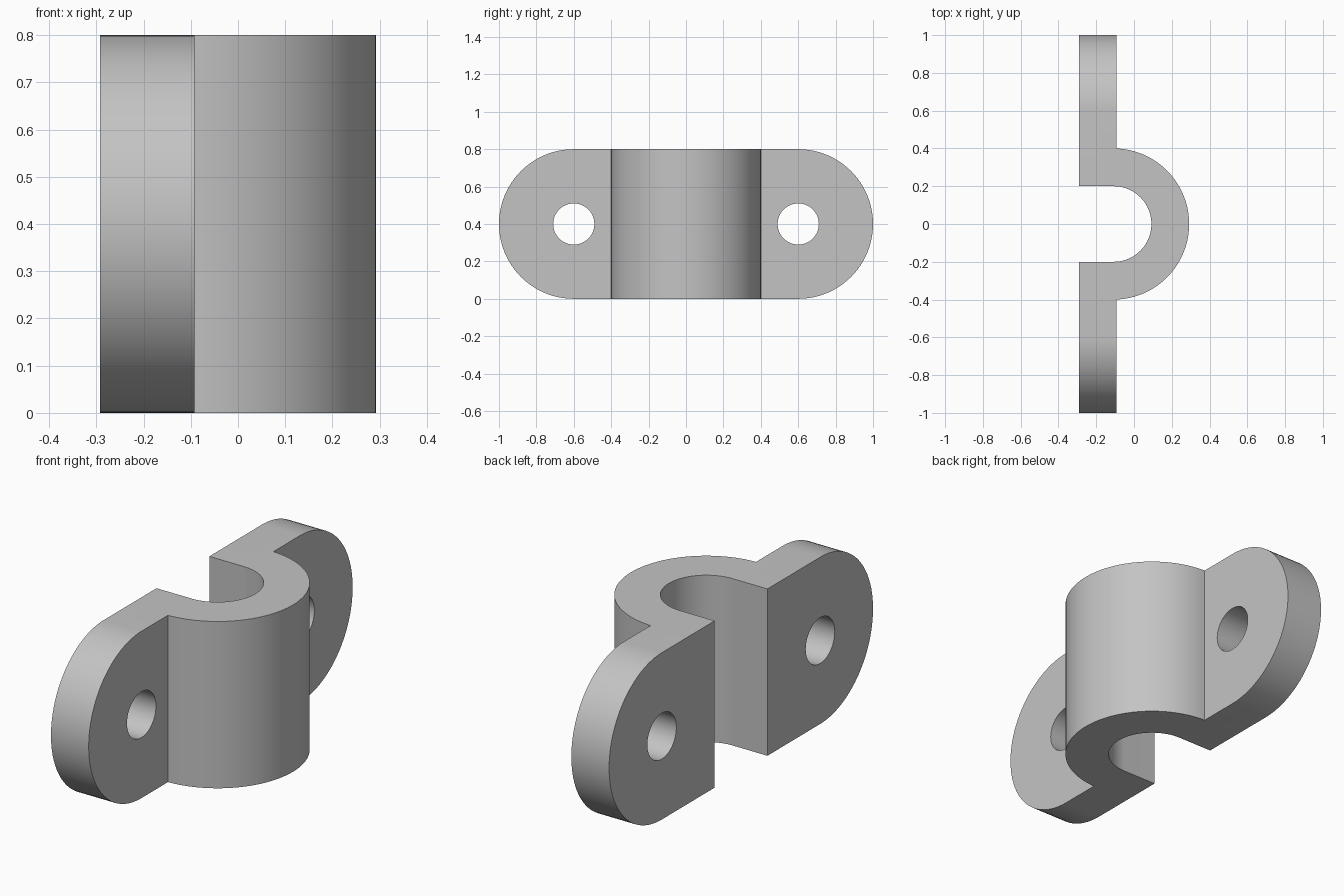
import bpy
import bmesh
from math import sin, cos, pi, asin, radians
from mathutils import Vector

HEIGHT = 0.8
BACK, TAB_FACE, AXIS_X = -0.292, -0.092, -0.108   # flat back, tab front, pipe axis
R_OUT, R_IN, R_HOLE = 0.4, 0.2, 0.11
HOLE_Y, OVER = 0.6, 1.1

cube = bpy.data.objects.get("Cube")
if cube:
    bpy.data.objects.remove(cube, do_unlink=True)

grey = bpy.data.materials.new("plain grey")
grey.use_nodes = True
colour = (0.55, 0.55, 0.55, 1)
grey.diffuse_color = colour
grey.node_tree.nodes["Principled BSDF"].inputs["Base Color"].default_value = colour


def arc(cx, cy, r, start, end, steps):
    angles = [start + (end - start) * i / steps for i in range(steps + 1)]
    return [(cx + r * cos(a), cy + r * sin(a)) for a in angles]


def prism(name, points, push):
    """Extrude a closed outline of 3D points along a vector."""
    bm = bmesh.new()
    face = bm.faces.new([bm.verts.new(p) for p in points])
    new = bmesh.ops.extrude_face_region(bm, geom=[face])["geom"]
    verts = [v for v in new if isinstance(v, bmesh.types.BMVert)]
    bmesh.ops.translate(bm, verts=verts, vec=Vector(push))
    bmesh.ops.recalc_face_normals(bm, faces=bm.faces)
    mesh = bpy.data.meshes.new(name)
    bm.to_mesh(mesh)
    bm.free()
    mesh.materials.append(grey)
    obj = bpy.data.objects.new(name, mesh)
    bpy.context.collection.objects.link(obj)
    return obj


def side_prism(name, outline):
    """Prism through the whole width, from a (y, z) outline."""
    return prism(name, [(-1, y, z) for y, z in outline], (2, 0, 0))


def combine(target, cutter, operation):
    mod = target.modifiers.new("cut", 'BOOLEAN')
    mod.object, mod.operation, mod.solver = cutter, operation, 'EXACT'
    bpy.context.view_layer.objects.active = target
    bpy.ops.object.modifier_apply(modifier=mod.name)
    bpy.data.objects.remove(cutter, do_unlink=True)


# Saddle and tabs: plan outline, oversized so the side outline trims it
lean = asin((TAB_FACE - AXIS_X) / R_OUT)
outline = [(BACK, -OVER), (TAB_FACE, -OVER)]
outline += arc(AXIS_X, 0, R_OUT, lean - pi / 2, pi / 2 - lean, 64)
outline += [(TAB_FACE, OVER), (BACK, OVER), (BACK, R_IN)]
outline += arc(AXIS_X, 0, R_IN, pi / 2, -pi / 2, 64)
outline += [(BACK, -R_IN)]
clamp = prism("pipe_clamp", [(x, y, -0.1) for x, y in outline], (0, 0, HEIGHT + 0.2))

# Rounded tab ends
mid = HEIGHT / 2
stadium = arc(HOLE_Y, mid, mid, -pi / 2, pi / 2, 48)
stadium += arc(-HOLE_Y, mid, mid, pi / 2, 3 * pi / 2, 48)
combine(clamp, side_prism("end_outline", stadium), 'INTERSECT')

# Bolt holes
for side in (-1, 1):
    circle = arc(side * HOLE_Y, mid, R_HOLE, 0, 2 * pi, 48)[:-1]
    combine(clamp, side_prism("bolt_hole", circle), 'DIFFERENCE')

# Smooth curves, crisp corners
bpy.ops.object.select_all(action='DESELECT')
clamp.select_set(True)
bpy.context.view_layer.objects.active = clamp
bpy.ops.object.shade_smooth_by_angle(angle=radians(30))
